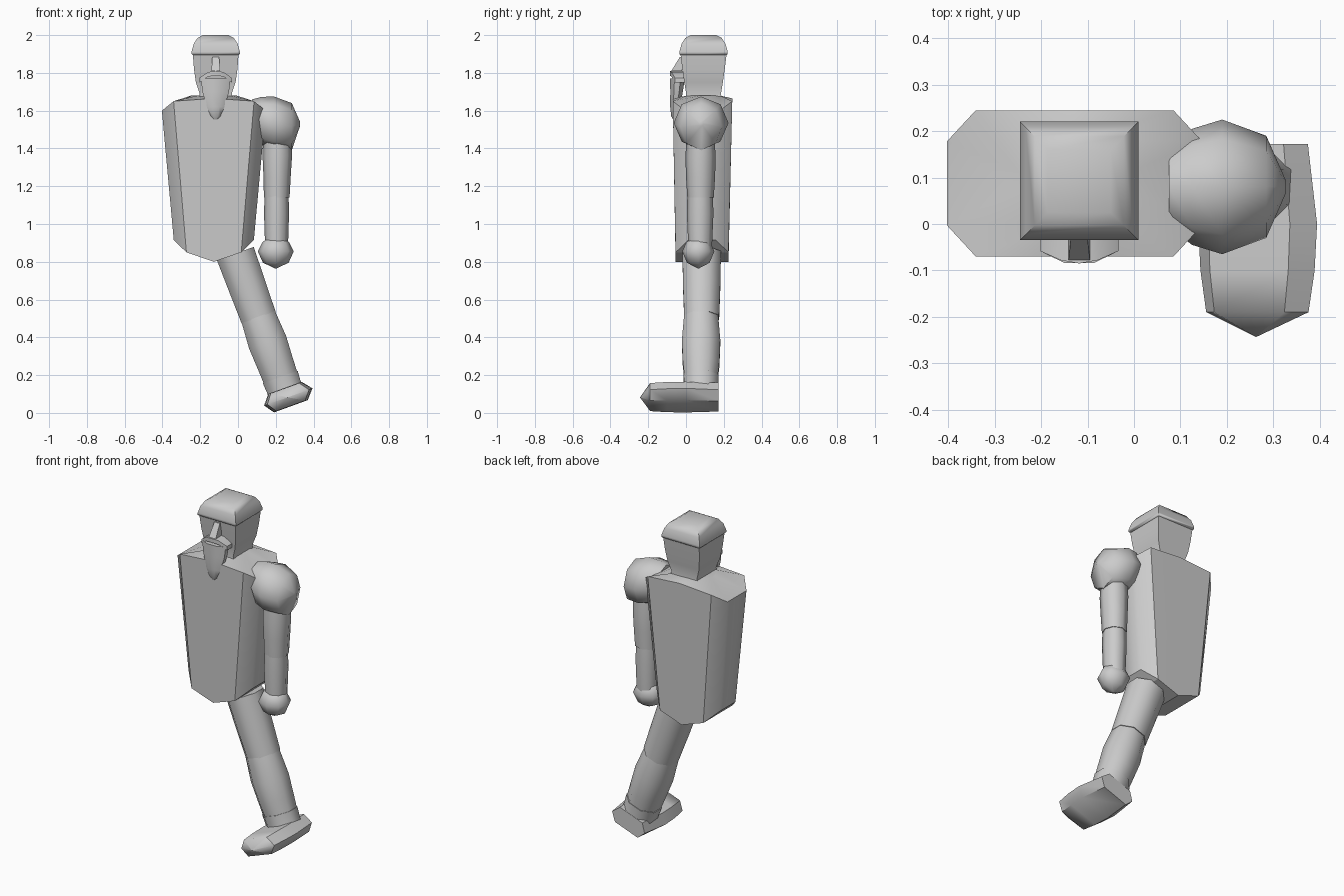
import bpy, bmesh
from math import sin, cos, pi, radians
from mathutils import Vector, Matrix

if "Cube" in bpy.data.objects:
    bpy.data.objects.remove(bpy.data.objects["Cube"])


def loft(name, rings, matrix=None, angle=45):
    """Skin equal-length point rings into a closed solid."""
    bm = bmesh.new()
    loops = [[bm.verts.new(p) for p in r] for r in rings]
    n = len(loops[0])
    for a, b in zip(loops, loops[1:]):
        for i in range(n):
            j = (i + 1) % n
            bm.faces.new((a[i], a[j], b[j], b[i]))
    bm.faces.new(loops[0])
    bm.faces.new(loops[-1])
    bmesh.ops.remove_doubles(bm, verts=bm.verts, dist=0.0005)
    bmesh.ops.recalc_face_normals(bm, faces=bm.faces)
    if matrix:
        bm.transform(matrix)
    me = bpy.data.meshes.new(name)
    bm.to_mesh(me)
    bm.free()
    ob = bpy.data.objects.new(name, me)
    bpy.context.collection.objects.link(ob)
    bpy.ops.object.select_all(action='DESELECT')
    ob.select_set(True)
    bpy.context.view_layer.objects.active = ob
    bpy.ops.object.shade_smooth_by_angle(angle=radians(angle))
    return ob


def ring(x, y, z, rx, ry, n=8, start=0.0):
    """Horizontal polygon ring."""
    return [Vector((x + rx * cos(start + 2 * pi * i / n),
                    y + ry * sin(start + 2 * pi * i / n), z)) for i in range(n)]


def box_ring(x, y, z, hx, hy):
    return [Vector((x + sx * hx, y + sy * hy, z))
            for sx, sy in ((-1, -1), (1, -1), (1, 1), (-1, 1))]


# torso: chamfered section whose top is peaked and bottom is V-shaped
def torso_ring(hw, hx, y0, y1, z_side, z_edge, z_mid, cx=-0.128):
    c = 0.067
    pts = [(-hw, y0 + c, z_side), (-hx, y0, z_edge), (0, y0, z_mid),
           (hx, y0, z_edge), (hw, y0 + c, z_side), (hw, y1 - c, z_side),
           (hx, y1, z_edge), (0, y1, z_mid), (-hx, y1, z_edge), (-hw, y1 - c, z_side)]
    return [Vector((cx + x, y, z)) for x, y, z in pts]


def torso():
    low = torso_ring(0.212, 0.145, -0.055, 0.225, 0.915, 0.85, 0.80)
    high = torso_ring(0.275, 0.213, -0.07, 0.245, 1.60, 1.65, 1.665)
    neck = torso_ring(0.12, 0.085, 0.01, 0.18, 1.68, 1.68, 1.68)
    ob = loft("torso", [low, high, neck])
    bm = bmesh.new()
    bm.from_mesh(ob.data)
    # split the folded underside into strips
    under = [f for f in bm.faces if len(f.verts) == 10 and f.calc_center_median().z < 1.2]
    v = [min(bm.verts, key=lambda q: (q.co - p).length) for p in low]
    bmesh.ops.delete(bm, geom=under, context='FACES_ONLY')
    for ids in ((0, 1, 8, 9), (1, 2, 7, 8), (2, 3, 6, 7), (3, 4, 5, 6)):
        bm.faces.new([v[i] for i in ids])
    bmesh.ops.recalc_face_normals(bm, faces=bm.faces)
    bm.to_mesh(ob.data)
    bm.free()


torso()

# head and flat cap
HX, HY = -0.118, 0.093
loft("head", [box_ring(HX, HY, z, hx, hy) for z, hx, hy in (
    (1.64, 0.10, 0.10), (1.69, 0.085, 0.092), (1.75, 0.105, 0.102),
    (1.82, 0.115, 0.112), (1.90, 0.121, 0.122))])
loft("cap", [box_ring(HX, HY, z, h, h) for z, h in (
    (1.893, 0.120), (1.90, 0.128), (1.912, 0.128), (1.955, 0.116),
    (1.985, 0.096), (2.0, 0.068))], angle=60)

# nose, beard and moustache
loft("nose", [box_ring(HX, y, z, hx, hy) for z, hx, y, hy in (
    (1.81, 0.023, -0.05, 0.028), (1.885, 0.018, -0.018, 0.014))])
loft("beard", [ring(HX, y, z, rx, ry, 8, pi / 8) for z, rx, y, ry in (
    (1.77, 0.085, -0.045, 0.042), (1.70, 0.076, -0.05, 0.036),
    (1.62, 0.052, -0.058, 0.028), (1.57, 0.03, -0.058, 0.022), (1.535, 0.002, -0.055, 0.002))])
loft("moustache", [[Vector((HX + x, y, z + dz)) for y, dz in (
    (-0.01, -d), (f, -d), (f, d), (-0.01, d))] for x, z, d, f in (
    (-0.085, 1.762, 0.012, -0.058), (-0.04, 1.793, 0.012, -0.078),
    (0, 1.797, 0.012, -0.085), (0.04, 1.793, 0.012, -0.078),
    (0.085, 1.762, 0.012, -0.058))])

# arm: shoulder lofted outward along x, then two sleeves and a fist
loft("shoulder", [[Vector((x, 0.08 + ry * cos(pi * i / 4), z + rz * sin(pi * i / 4)))
                   for i in range(8)] for x, z, ry, rz in (
    (0.075, 1.575, 0.085, 0.085), (0.125, 1.545, 0.125, 0.128),
    (0.19, 1.535, 0.145, 0.14), (0.285, 1.515, 0.11, 0.125),
    (0.328, 1.53, 0.012, 0.012))], angle=60)
loft("upper_arm", [ring(x, 0.077, z, rx, ry) for x, z, rx, ry in (
    (0.208, 1.48, 0.075, 0.072), (0.208, 1.36, 0.078, 0.08),
    (0.207, 1.25, 0.072, 0.077), (0.205, 1.14, 0.068, 0.07))], angle=60)
loft("forearm", [ring(0.204, 0.075, z, rx, ry) for z, rx, ry in (
    (1.15, 0.064, 0.068), (1.05, 0.066, 0.07), (0.86, 0.06, 0.062))], angle=60)
loft("hand", [ring(0.2, 0.065, z, rx, ry) for z, rx, ry in (
    (0.925, 0.04, 0.035), (0.905, 0.07, 0.063), (0.855, 0.095, 0.085),
    (0.795, 0.068, 0.06), (0.765, 0.004, 0.004))], angle=60)

# leg: built upright, then leaned sideways so the sole tilts too
LEAN = Matrix.Translation((0.28, 0.08, 0.035)) @ Matrix.Rotation(radians(-20), 4, 'Y')
loft("thigh", [ring(0, 0.003, z, rx, ry, 8, pi / 8) for z, rx, ry in (
    (0.86, 0.112, 0.11), (0.68, 0.108, 0.107), (0.50, 0.103, 0.10))], LEAN, 60)
loft("shin", [ring(0, 0, z, rx, ry, 8, pi / 8) for z, rx, ry in (
    (0.505, 0.101, 0.097), (0.36, 0.112, 0.11), (0.24, 0.105, 0.105),
    (0.13, 0.10, 0.092))], LEAN, 60)
loft("boot_cuff", [ring(0, 0, z, rx, ry, 8, pi / 8) for z, rx, ry in (
    (0.05, 0.105, 0.098), (0.11, 0.102, 0.098), (0.165, 0.106, 0.1))], LEAN, 60)
HEX = ((-0.095, 0), (0.095, 0), (0.14, 0.05), (0.097, 0.103), (-0.09, 0.103), (-0.132, 0.052))
loft("boot", [[Vector((u * s, y - 0.08, 0.05 + (w - 0.05) * h)) for u, w in HEX]
              for y, s, h in ((0.172, 0.85, 1), (0.0, 1, 1), (-0.10, 0.96, 1),
                              (-0.19, 0.86, 0.95), (-0.243, 0.01, 0.01))], LEAN, 50)
